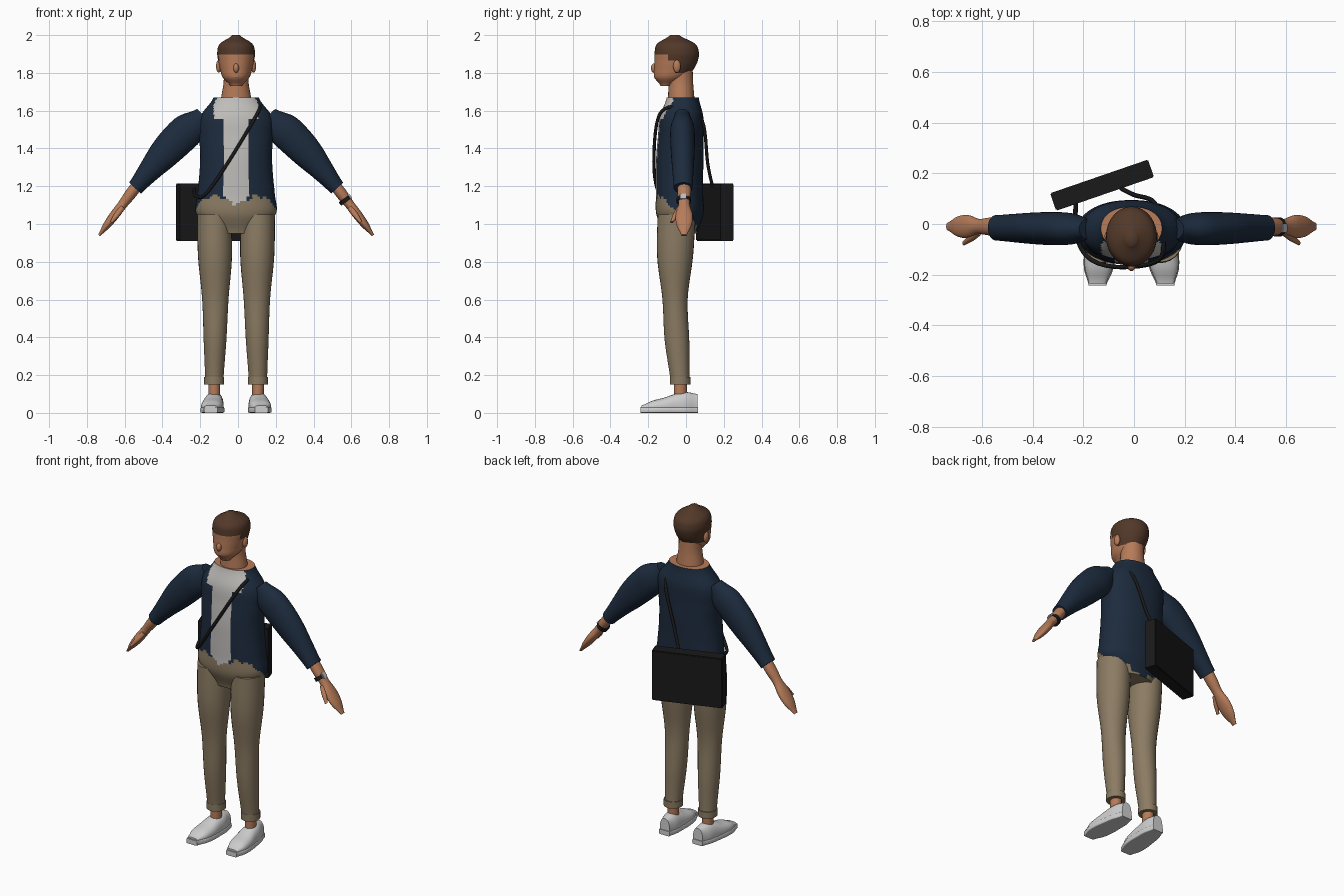
import bpy, bmesh, math
from mathutils import Vector

if "Cube" in bpy.data.objects:
    bpy.data.objects.remove(bpy.data.objects["Cube"])

CENTRE = -.01
ACROSS, DEPTH, UPRIGHT = Vector((1, 0, 0)), Vector((0, 1, 0)), Vector((0, 0, 1))
STRAIGHT = Vector((0, 0, 0))


def material(name, red, green, blue):
    mat = bpy.data.materials.new(name)
    mat.use_nodes = True
    mat.diffuse_color = (red, green, blue, 1)
    shader = mat.node_tree.nodes["Principled BSDF"]
    shader.inputs["Base Color"].default_value = (red, green, blue, 1)
    shader.inputs["Roughness"].default_value = .7
    return mat


SKIN = material("skin", .47, .2, .1)
HAIR = material("brown hair", .085, .04, .022)
NAVY = material("navy jacket", .012, .024, .047)
SHIRT = material("light grey shirt", .52, .51, .49)
KHAKI = material("khaki trousers", .26, .2, .125)
SHOE = material("off white shoe", .62, .62, .62)
BLACK = material("black leather", .01, .01, .01)
SILVER = material("silver", .5, .5, .5)


def finish(name, bm, materials, rule=None):
    """Turn a bmesh into a shaded object, with faces coloured by the rule."""
    bmesh.ops.recalc_face_normals(bm, faces=bm.faces[:])
    if rule:
        for face in bm.faces:
            face.material_index = rule(face.calc_center_median())
    mesh = bpy.data.meshes.new(name)
    bm.to_mesh(mesh)
    bm.free()
    for mat in materials:
        mesh.materials.append(mat)
    obj = bpy.data.objects.new(name, mesh)
    bpy.context.collection.objects.link(obj)
    bpy.ops.object.select_all(action="DESELECT")
    obj.select_set(True)
    bpy.context.view_layer.objects.active = obj
    bpy.ops.object.shade_smooth_by_angle(angle=math.radians(50))
    return obj


def spline(values, steps):
    """Smooth curve through evenly spaced numbers or vectors."""
    result = []
    for i in range(len(values) - 1):
        before, start = values[max(i - 1, 0)], values[i]
        end, after = values[i + 1], values[min(i + 2, len(values) - 1)]
        for step in range(steps):
            t = step / steps
            blend = t * t * (3 - 2 * t)
            ease_out, ease_in = t * (1 - t) ** 2, t * t * (t - 1)
            result.append(start * (1 - blend) + end * blend
                          + (end - before) * (ease_out / 2) + (after - start) * (ease_in / 2))
    return result + [values[-1]]


def loft(name, start, end, wide, deep, materials, side=1, bend=STRAIGHT, u=ACROSS, v=DEPTH,
         segments=28, steps=5, power=1, floor=0, rule=None):
    """Round sections with half widths and depths, evenly spaced from start to end."""
    def place(vector):
        return Vector((vector.x * side, vector.y, vector.z))

    def curve(value):
        return math.copysign(abs(value) ** power, value)

    start, end = Vector(start), Vector(end)
    sections = list(zip(spline(wide, steps), spline(deep, steps)))
    bm = bmesh.new()
    rings = []
    for k, (half_u, half_v) in enumerate(sections):
        t = k / (len(sections) - 1)
        middle = start.lerp(end, t) + bend * math.sin(math.pi * t)
        ring = []
        for i in range(segments):
            angle = math.tau * i / segments
            point = place(middle + u * half_u * curve(math.cos(angle))
                          + v * half_v * curve(math.sin(angle)))
            point.x += CENTRE
            point.z = max(point.z, floor)
            ring.append(bm.verts.new(point))
        rings.append(ring)
    for lower, upper in zip(rings, rings[1:]):
        for i in range(segments):
            bm.faces.new((lower[i - 1], lower[i], upper[i], upper[i - 1]))
    bm.faces.new(rings[0])
    bm.faces.new(rings[-1])
    return finish(name, bm, materials, rule)


def ball(name, location, scale, mat):
    bm = bmesh.new()
    bmesh.ops.create_uvsphere(bm, u_segments=16, v_segments=10, radius=1)
    bmesh.ops.scale(bm, vec=scale, verts=bm.verts)
    finish(name, bm, [mat]).location = location


def box(name, location, size, mat, bevel):
    bm = bmesh.new()
    bmesh.ops.create_cube(bm, size=1)
    bmesh.ops.scale(bm, vec=size, verts=bm.verts)
    bmesh.ops.bevel(bm, geom=bm.edges[:], offset=bevel, segments=2, affect="EDGES")
    obj = finish(name, bm, [mat])
    obj.location = location
    return obj


# Torso: trouser waist, open jacket, shirt and bare collar share one surface
def torso_colour(centre):
    x = abs(centre.x - CENTRE)
    backward = min(1, max(0, (centre.y + .13) * 6))
    hem = 1.1 + min(.045, x / 2) - .16 * backward + .008 * math.sin(centre.x * 90)
    if centre.z > 1.668:
        return 3
    if centre.z < hem:
        return 0
    chest = centre.z > 1.56 and x < .12 - max(0, centre.z - 1.63) / 2
    return 2 if centre.y < -.04 and (x < .062 or chest) else 1


loft("torso_clothes", (0, -.03, .95), (0, -.017, 1.67),
     [.12, .21, .205, .195, .19, .195, .19, .12], [.09, .125, .125, .125, .125, .12, .115, .085],
     [KHAKI, NAVY, SHIRT, SKIN], bend=DEPTH * -.01, segments=80, steps=9, power=.92,
     rule=torso_colour)
loft("neck", (0, -.025, 1.66), (0, -.03, 1.84), [.08, .066, .066], [.07, .065, .065], [SKIN])


# Head with a short haircut
def head_colour(centre):
    if centre.y < -.1:
        hairline = 1.895
    else:
        hairline = 1.865 if centre.y < -.055 else 1.8
    return 1 if centre.z > hairline else 0


loft("head", (0, -.105, 1.73), (0, -.06, 2), [.03, .07, .085, .095, .1, .085, .02],
     [.03, .085, .105, .115, .117, .1, .025], [SKIN, HAIR], bend=DEPTH * .03,
     segments=48, steps=7, rule=head_colour)
ball("nose", (CENTRE, -.168, 1.825), (.015, .018, .025), SKIN)
ball("lips", (CENTRE, -.155, 1.78), (.025, .015, .01), SKIN)

# Limbs, mirrored to both sides
arm_slope, wrist_slope = Vector((.73, 0, .68)), Vector((.8, 0, .6))
foot = [.035, .052, .058, .062, .057, .035]
for side, label in ((1, "left"), (-1, "right")):
    ball(label + "_ear", (CENTRE + side * .092, -.048, 1.835), (.014, .02, .034), SKIN)
    loft(label + "_sleeve", (.17, -.02, 1.575), (.535, -.015, 1.19),
         [.05, .088, .09, .08, .06, .043], [.04, .062, .065, .062, .056, .05], [NAVY], side,
         bend=UPRIGHT * .02, u=arm_slope)
    loft(label + "_hand", (.52, -.01, 1.21), (.725, -.01, .94),
         [.03, .03, .025, .025, .02, .007], [.035, .035, .03, .045, .04, .015], [SKIN], side,
         u=wrist_slope)
    loft(label + "_thumb", (.6, -.03, 1.09), (.66, -.075, 1.01),
         [.015, .015, .008], [.016, .016, .009], [SKIN], side, u=wrist_slope)
    loft(label + "_trouser_leg", (.116, -.05, 1.05), (.116, -.03, .16),
         [.09, .09, .07, .06, .048], [.1, .095, .067, .065, .05], [KHAKI], side,
         bend=Vector((-.006, -.018, 0)))
    loft(label + "_turned_cuff", (.116, -.03, .15), (.116, -.03, .19),
         [.053, .053], [.055, .055], [KHAKI], side)
    loft(label + "_ankle", (.116, -.03, .08), (.116, -.03, .17),
         [.031, .031], [.034, .034], [SKIN], side)
    # Shoe upper and flat sole run from heel to toe
    loft(label + "_shoe_upper", (.112, .06, .03), (.134, -.235, .03),
         [half * .95 for half in foot], [.07, .08, .07, .05, .035, .01], [SHOE], side,
         v=UPRIGHT, power=.8, floor=.025)
    loft(label + "_shoe_sole", (.112, .064, .015), (.134, -.242, .015),
         foot, [.015 for half in foot], [SHOE], side, v=UPRIGHT, power=.25)

# Wrist watch on the left arm
loft("watch_band", (.57, -.012, 1.135), (.584, -.012, 1.117),
     [.034, .034], [.038, .038], [BLACK], u=wrist_slope)
watch = box("watch_face", (.592, -.016, 1.146), (.012, .034, .034), SILVER, .003)
watch.rotation_euler.y = math.radians(-37)

# Shoulder bag hanging behind the right hip
bag = box("bag", (-.126, .153, 1.062), (.408, .073, .303), BLACK, .004)
bag.rotation_euler.z = math.radians(19)

# Strap from the bag across the chest, over the shoulder and down the back
path = [(-.23, .1, 1.19), (-.225, -.05, 1.15), (-.17, -.14, 1.16), (-.05, -.17, 1.33),
        (.1, -.14, 1.58), (.11, -.02, 1.62), (.08, .085, 1.55), (0, .115, 1.32), (-.05, .14, 1.2)]
points = spline([Vector(point) for point in path], 7)
cord = bpy.data.curves.new("strap", "CURVE")
cord.dimensions = "3D"
cord.bevel_depth = .009
cord.bevel_resolution = 2
line = cord.splines.new("POLY")
line.points.add(len(points) - 1)
for target, point in zip(line.points, points):
    target.co = (*point, 1)
cord.materials.append(BLACK)
bpy.context.collection.objects.link(bpy.data.objects.new("strap", cord))
